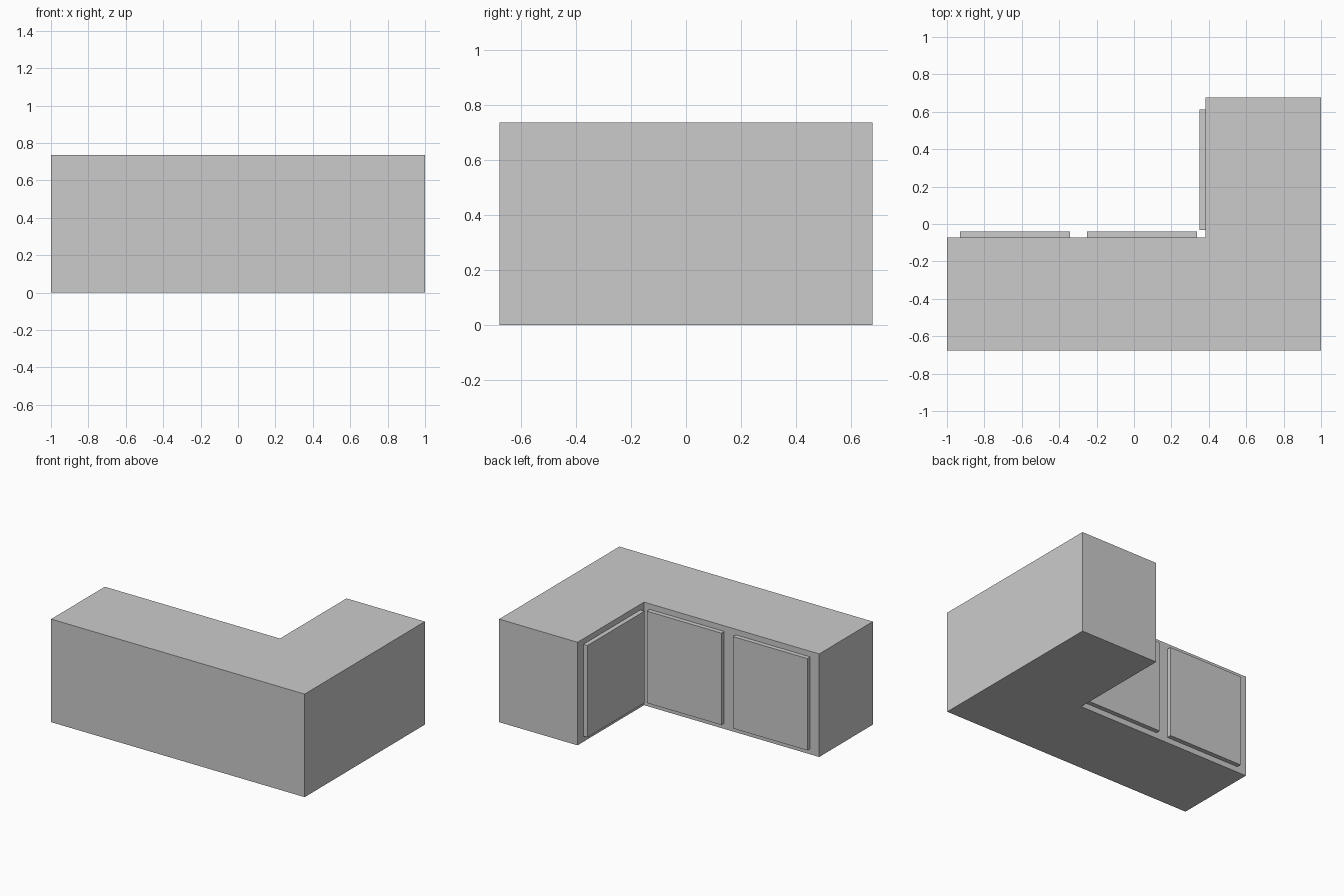
import bpy, bmesh

if "Cube" in bpy.data.objects:
    bpy.data.objects.remove(bpy.data.objects["Cube"])

H = 0.735          # cabinet height
IX, IY = 0.382, -0.073   # inner corner of the L
Y = 0.677
T = 0.032          # door thickness
Z0, Z1 = 0.04, 0.695     # door bottom and top


def prism(name, outline, z0, z1):
    """Extrude a counter-clockwise outline from z0 up to z1."""
    bm = bmesh.new()
    base = bm.faces.new([bm.verts.new((x, y, z0)) for x, y in outline])
    top = bmesh.ops.extrude_face_region(bm, geom=[base], use_keep_orig=True)["geom"]
    bmesh.ops.translate(bm, vec=(0, 0, z1 - z0),
                        verts=[v for v in top if isinstance(v, bmesh.types.BMVert)])
    bmesh.ops.recalc_face_normals(bm, faces=bm.faces)
    mesh = bpy.data.meshes.new(name)
    bm.to_mesh(mesh)
    bm.free()
    obj = bpy.data.objects.new(name, mesh)
    bpy.context.collection.objects.link(obj)
    return obj


def door(name, x0, x1, y0, y1):
    return prism(name, [(x0, y0), (x1, y0), (x1, y1), (x0, y1)], Z0, Z1)


# L-shaped cabinet body
prism("cabinet_body",
      [(-1, -Y), (1, -Y), (1, Y), (IX, Y), (IX, IY), (-1, IY)], 0, H)

# Two doors on the long wing
for i, x in enumerate((-0.929, -0.25)):
    door(f"long_wing_door_{i + 1}", x, x + 0.588, IY, IY + T)

# One door on the short wing
door("short_wing_door", IX - T, IX, -0.031, 0.611)
